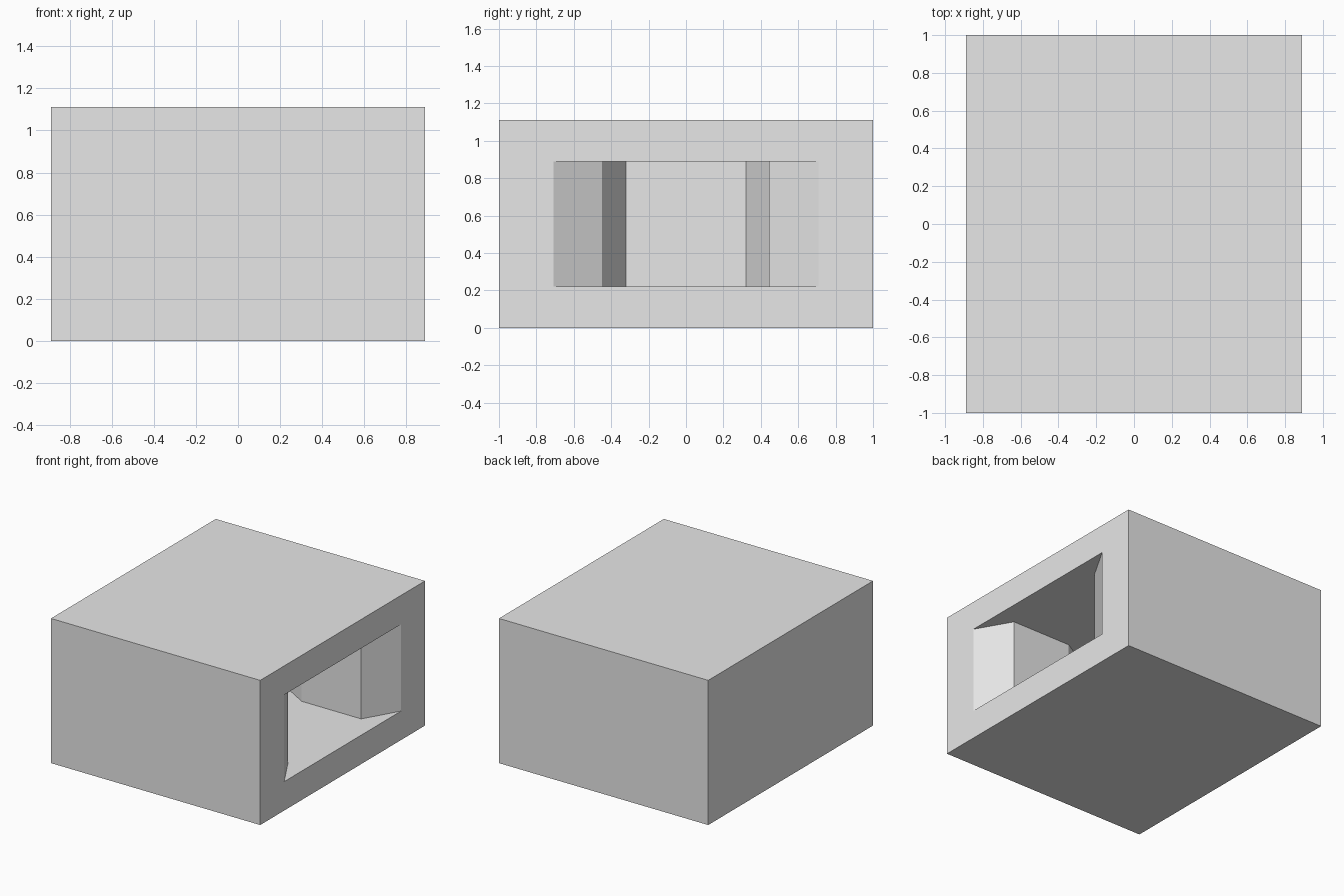
import bpy, bmesh, math

default = bpy.data.objects.get("Cube")
if default:
    bpy.data.objects.remove(default, do_unlink=True)

U = 2 / 9                      # one module: the wall thickness
HALF_X, HALF_Y, HEIGHT = 4 * U, 4.5 * U, 5 * U
TAN60 = math.tan(math.radians(60))

grey = bpy.data.materials.new("plain grey")
grey.use_nodes = True
grey.diffuse_color = (0.8, 0.8, 0.8, 1)
grey.node_tree.nodes["Principled BSDF"].inputs["Base Color"].default_value = (0.8, 0.8, 0.8, 1)


def prism(name, outline, z0, z1):
    """Extrude a plan outline from z0 to z1."""
    bm = bmesh.new()
    base = bm.faces.new([bm.verts.new((x, y, z0)) for x, y in outline])
    top = bmesh.ops.extrude_face_region(bm, geom=[base])["geom"]
    verts = [v for v in top if isinstance(v, bmesh.types.BMVert)]
    bmesh.ops.translate(bm, verts=verts, vec=(0, 0, z1 - z0))
    bmesh.ops.recalc_face_normals(bm, faces=bm.faces)
    mesh = bpy.data.meshes.new(name)
    bm.to_mesh(mesh)
    bm.free()
    mesh.materials.append(grey)
    obj = bpy.data.objects.new(name, mesh)
    bpy.context.collection.objects.link(obj)
    return obj


# Solid outer block
block = prism("block", [(-HALF_X, -HALF_Y), (HALF_X, -HALF_Y),
                        (HALF_X, HALF_Y), (-HALF_X, HALF_Y)], 0, HEIGHT)

# Half plan of the hollow: hexagonal chamber, straight passage, flared mouth
apothem = 2.5 * U
radius = apothem / math.cos(math.radians(30))
centre = -0.5 * U
passage = 2 * U
flare = 0.153
overshoot = 0.05
half_plan = [
    (centre - apothem, radius / 2),
    (centre, radius),
    (centre + (radius - passage) * TAN60, passage),
    (HALF_X - flare, passage),
    (HALF_X + overshoot, passage + (flare + overshoot) * TAN60),
]
plan = half_plan + [(x, -y) for x, y in reversed(half_plan)]
cutter = prism("hollow_cutter", plan, U, HEIGHT - U)
cutter.hide_render = True

# Carve the hollow out of the block
cut = block.modifiers.new("hollow", 'BOOLEAN')
cut.operation = 'DIFFERENCE'
cut.solver = 'EXACT'
cut.object = cutter
bpy.context.view_layer.objects.active = block
block.select_set(True)
bpy.ops.object.modifier_apply(modifier=cut.name)
bpy.data.objects.remove(cutter, do_unlink=True)
